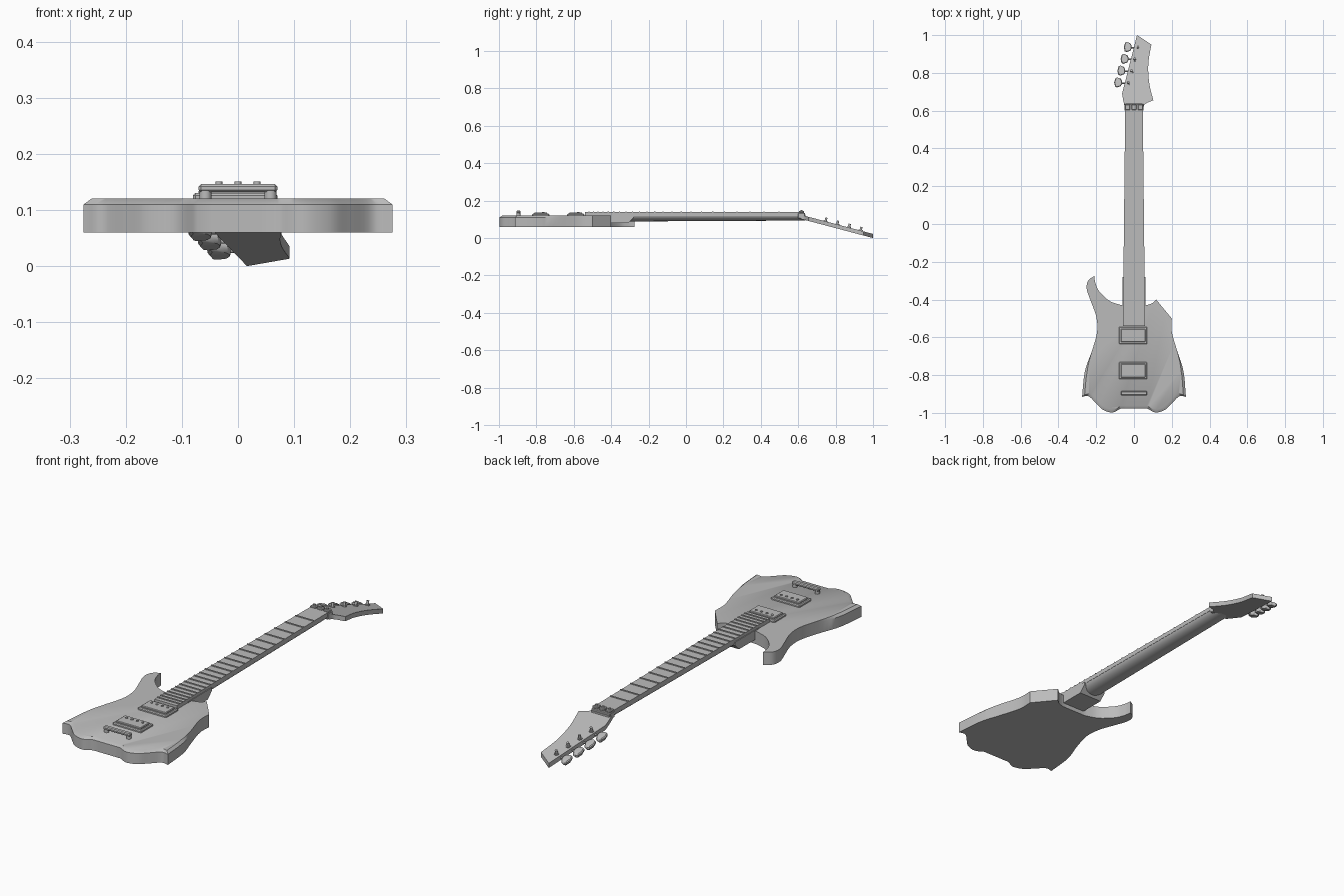
import bpy, bmesh, math
from mathutils import Vector, Matrix

cube = bpy.data.objects.get("Cube")
if cube:
    bpy.data.objects.remove(cube, do_unlink=True)

grey = bpy.data.materials.new("plain_grey")
grey.use_nodes = True
COLOUR = (0.5, 0.5, 0.5, 1)
grey.diffuse_color = COLOUR
grey.node_tree.nodes["Principled BSDF"].inputs["Base Color"].default_value = COLOUR


def finish(name, bm, smooth=True):
    bmesh.ops.recalc_face_normals(bm, faces=bm.faces)
    mesh = bpy.data.meshes.new(name)
    bm.to_mesh(mesh)
    bm.free()
    obj = bpy.data.objects.new(name, mesh)
    bpy.context.collection.objects.link(obj)
    mesh.materials.append(grey)
    if smooth:
        bpy.ops.object.select_all(action='DESELECT')
        obj.select_set(True)
        bpy.context.view_layer.objects.active = obj
        bpy.ops.object.shade_smooth_by_angle(angle=math.radians(35))
    return obj


def loft(name, rings):
    """Skin a list of equal closed rings and cap both ends."""
    bm = bmesh.new()
    rows = [[bm.verts.new(p) for p in ring] for ring in rings]
    n = len(rows[0])
    for a, b in zip(rows, rows[1:]):
        for i in range(n):
            j = (i + 1) % n
            bm.faces.new((a[i], a[j], b[j], b[i]))
    bm.faces.new(rows[0][::-1])
    bm.faces.new(rows[-1])
    return finish(name, bm)


def box(name, x, y, z, bevel=0.0):
    """Box from (low, high) pairs, with an optional chamfer."""
    bm = bmesh.new()
    bmesh.ops.create_cube(bm, size=1)
    for v in bm.verts:
        v.co = [lo + (c + 0.5) * (hi - lo) for c, (lo, hi) in zip(v.co, (x, y, z))]
    if bevel:
        bmesh.ops.bevel(bm, geom=bm.edges[:], offset=bevel, segments=1, affect='EDGES')
    return finish(name, bm, False)


def rod(name, a, b, r1, r2=None, sides=12):
    a, b = Vector(a), Vector(b)
    bm = bmesh.new()
    turn = (b - a).to_track_quat('Z', 'Y').to_matrix().to_4x4()
    bmesh.ops.create_cone(bm, cap_ends=True, segments=sides, radius1=r1,
                          radius2=r1 if r2 is None else r2, depth=(b - a).length,
                          matrix=Matrix.Translation((a + b) / 2) @ turn)
    return finish(name, bm)


def spline(pts, steps=5):
    """Smooth curve through the points, leaving out the last one."""
    p = [Vector(q) for q in pts]
    p = [2 * p[0] - p[1]] + p + [2 * p[-1] - p[-2]]
    out = []
    for a, b, c, d in zip(p, p[1:], p[2:], p[3:]):
        for s in range(steps):
            t = s / steps
            out.append(0.5 * (2 * b + (c - a) * t + (2 * a - 5 * b + 4 * c - d) * t * t
                              + (3 * b - a - 3 * c + d) * t ** 3))
    return out


# Body: smooth runs joined at sharp corners
scallop = [(-.275, -.915), (-.24, -.912), (-.2, -.95), (-.165, -.983),
           (-.115, -.998), (-.072, -.978)]
runs = [
    [(-.21, -.275), (-.243, -.3), (-.25, -.345), (-.228, -.41), (-.2, -.49),
     (-.195, -.57), (-.222, -.67), (-.26, -.78), (-.275, -.915)],
    scallop,
    [(-.072, -.978), (.072, -.978)],
    [(-x, y) for x, y in reversed(scallop)],
    [(.275, -.915), (.262, -.78), (.228, -.67), (.2, -.57), (.2, -.5)],
    [(.2, -.5), (.117, -.4)],
    [(.117, -.4), (.095, -.42), (.065, -.43)],
    [(.065, -.43), (-.065, -.43)],
    [(-.065, -.43), (-.13, -.407), (-.185, -.355), (-.205, -.31), (-.21, -.275)],
]
outline = [p for run in runs for p in spline(run)]


def eased(p):
    """Pull the top edge in around the lower bout to form its chamfer."""
    k = 1 - 0.05 * min(1, max(0, (-0.68 - p.y) / 0.1))
    return (p.x * k, -0.68 + (p.y + 0.68) * k, 0.12)


loft("body", [[(p.x, p.y, 0.06) for p in outline],
              [(p.x, p.y, 0.11) for p in outline],
              [eased(p) for p in outline]])


# Neck, heel and fretboard
def half_width(y):
    return 0.053 - 0.0105 * y


def neck_ring(y, depth):
    w = half_width(y)
    return [(w * math.cos(a), y, 0.125 - depth * math.sin(a))
            for a in (math.pi * i / 16 for i in range(17))]


loft("neck", [neck_ring(-.43, .037), neck_ring(.55, .032), neck_ring(.64, .03)])
loft("heel", [[(x, y, z) for y, z in
               ((-.46, .08), (-.31, .08), (-.28, .11), (-.28, .124), (-.46, .124))]
              for x in (-.06, .06)])
loft("fretboard", [[(s * half_width(y), y, z)
                    for s, y in ((-1, -.54), (1, -.54), (1, .61), (-1, .61))]
                   for z in (.118, .138)])

# Frets spaced in semitone steps towards the bridge
for i in range(23):
    y = -.915 + 1.412 * 2 ** (-i / 12)
    w = half_width(y)
    box(f"fret_{i + 1}", (-w, w), (y - .003, y + .003), (.136, .1415))

# Locking nut with three clamps
box("nut", (-.049, .049), (.6, .636), (.105, .134), .002)
for i in (-1, 0, 1):
    x = i * .034
    box("nut_clamp", (x - .014, x + .014), (.604, .632), (.133, .145), .003)
    rod("nut_screw", (x, .618, .144), (x, .618, .151), .006)


# Tilted headstock
def head_top(y):
    return 0.12 - 0.265 * (y - 0.63)


head_runs = [
    [(.016, 1.0), (-.063, .69)],
    [(-.063, .69), (-.057, .655), (-.047, .61)],
    [(-.047, .61), (.047, .61)],
    [(.047, .61), (.06, .636), (.102, .655)],
    [(.102, .655), (.08, .75), (.076, .85), (.092, .95)],
    [(.092, .95), (.016, 1.0)],
]
head = [p for run in head_runs for p in spline(run)]
loft("headstock", [[(p.x, p.y, head_top(p.y) - d) for p in head] for d in (.022, 0)])

# Tuners: post, collar, shaft and paddle button
for i in range(4):
    y = .746 + .0625 * i
    x = -.03 + .017 * i
    top = head_top(y)
    mid = top - .012
    rod("tuner_collar", (x, y, top - .002), (x, y + .001, top + .004), .011)
    rod("tuner_post", (x, y, top), (x, y + .005, top + .02), .006)
    rod("tuner_shaft", (x, y, mid), (x - .04, y, mid), .004)
    paddle = [(-.034, -.008), (-.04, -.019), (-.06, -.026), (-.07, -.022), (-.075, 0),
              (-.068, .024), (-.058, .027), (-.04, .02), (-.034, .008)]
    loft("tuner_button", [[(x + u * s - .05 * (1 - s), y + v * s + .003,
                            mid - .265 * v + h) for u, v in paddle]
                          for h, s in ((-.009, .85), (-.004, 1), (.004, 1), (.009, .85))])

# Pickups: mounting ring, raised cover and pole pieces
for name, y in (("neck_pickup", -.59), ("bridge_pickup", -.777)):
    box(name + "_ring", (-.08, .07), (y - .046, y + .046), (.115, .13), .004)
    box(name + "_cover", (-.07, .06), (y - .035, y + .035), (.125, .137), .003)
    for i in range(4):
        px = -.047 + .028 * i
        rod(name + "_pole", (px, y + .014, .135), (px, y + .014, .14), .006)

# Bridge: bar on two posts
box("bridge_bar", (-.07, .07), (-.907, -.885), (.132, .146), .004)
for x in (-.058, .058):
    rod("bridge_post", (x, -.896, .115), (x, -.896, .135), .011)
